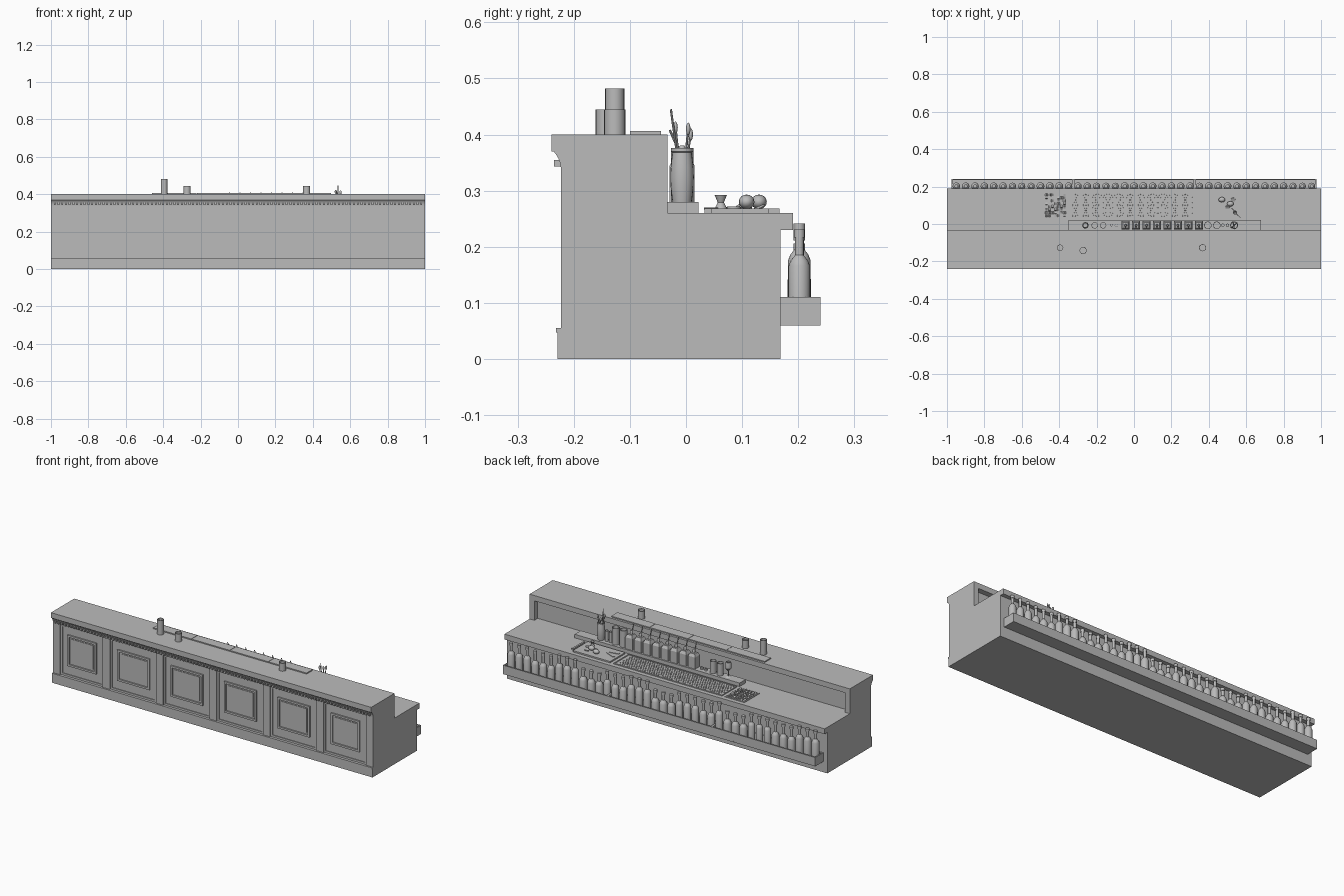
import bpy, bmesh, math, random
from mathutils import Matrix, Vector

random.seed(4)
if "Cube" in bpy.data.objects:
    bpy.data.objects.remove(bpy.data.objects["Cube"])

colour = (0.5, 0.5, 0.5, 1)
grey = bpy.data.materials.new("plain grey")
grey.use_nodes = True
grey.diffuse_color = colour
grey.node_tree.nodes["Principled BSDF"].inputs["Base Color"].default_value = colour

# Main levels and planes of the counter
end, wall = 1, 0.03
front, back = -0.223, 0.168
lip, ledge = -0.24, -0.033
top, work, shelf = 0.4, 0.26, 0.28
slab = 0.03
plinth = 0.055
panel = front + 0.01
shelf_y = -0.007


def finish(name, bm, smooth=False):
    bmesh.ops.recalc_face_normals(bm, faces=bm.faces[:])
    mesh = bpy.data.meshes.new(name)
    bm.to_mesh(mesh)
    bm.free()
    mesh.materials.append(grey)
    ob = bpy.data.objects.new(name, mesh)
    bpy.context.collection.objects.link(ob)
    if smooth:
        bpy.ops.object.select_all(action='DESELECT')
        ob.select_set(True)
        bpy.context.view_layer.objects.active = ob
        bpy.ops.object.shade_smooth_by_angle(angle=math.radians(35))
    return ob


def add_box(bm, low_x, high_x, low_y, high_y, low_z, high_z, turn=Matrix()):
    low, high = Vector((low_x, low_y, low_z)), Vector((high_x, high_y, high_z))
    size = Matrix.Diagonal((*(high - low), 1))
    bmesh.ops.create_cube(bm, size=1, matrix=Matrix.Translation((low + high) / 2) @ turn @ size)


def box(name, *limits):
    bm = bmesh.new()
    add_box(bm, *limits)
    return finish(name, bm)


def add_rim(bm, low, high, width, start, stop, flat):
    """Four bars around a rectangle, lying flat in xy or upright in xz."""
    (a, b), (c, d) = low, high
    for p, q, r, s in ((a, c, b, b + width), (a, c, d - width, d),
                       (a, a + width, b, d), (c - width, c, b, d)):
        add_box(bm, p, q, *((r, s, start, stop) if flat else (start, stop, r, s)))


def prism(name, start, stop, profile):
    bm = bmesh.new()
    face = bm.faces.new([bm.verts.new((start, y, z)) for y, z in profile])
    new = bmesh.ops.extrude_face_region(bm, geom=[face])["geom"]
    moved = [v for v in new if isinstance(v, bmesh.types.BMVert)]
    bmesh.ops.translate(bm, vec=(stop - start, 0, 0), verts=moved)
    return finish(name, bm)


def lathe(name, profile, place, sides=20):
    bm = bmesh.new()
    angles = [math.tau * i / sides for i in range(sides)]
    rings = [[bm.verts.new((r * math.cos(a), r * math.sin(a), z)) for a in angles]
             for r, z in profile]
    for low, high in zip(rings, rings[1:]):
        for i in range(sides):
            bm.faces.new((low[i - 1], low[i], high[i], high[i - 1]))
    bm.faces.new(rings[0])
    bm.faces.new(rings[-1])
    ob = finish(name, bm, True)
    ob.location = place
    return ob


def cup(name, x, y, z, radius, height):
    inner = radius * 0.85
    lathe(name, [(radius, 0), (radius, height), (inner, height), (inner, height * 0.8)], (x, y, z))


def bottle(name, place, radius, body, height):
    neck = radius * 0.4
    cap = neck + 0.002
    shoulder = body + radius
    collar = height - 0.015
    lathe(name, [(radius, 0), (radius, body), (radius * 0.8, body + radius / 2),
                 (neck, shoulder), (neck, collar), (cap, collar), (cap, height)], place, 16)


def rod(name, start, stop, wide, narrow):
    span = Vector(stop) - Vector(start)
    ob = lathe(name, [(wide, 0), (narrow, span.length)], start, 8)
    ob.rotation_euler = span.to_track_quat('Z', 'Y').to_euler()


def ball(name, place, scale):
    bm = bmesh.new()
    bmesh.ops.create_uvsphere(bm, u_segments=14, v_segments=8, radius=1)
    ob = finish(name, bm, True)
    ob.location, ob.scale = place, scale


# Counter carcass with a recessed upper back
box("counter_body", -end + wall, end - wall, panel, back, 0, work - slab / 2)
box("upper_wall", -end + wall, end - wall, panel, ledge - wall, work - slab, top - slab / 2)
for name, side in (("right_end_panel", -end), ("left_end_panel", end - wall)):
    prism(name, side, side + wall,
          [(front, 0), (back, 0), (back, work - slab / 2), (ledge, work - slab / 2),
           (ledge, top - slab / 2), (front, top - slab / 2)])
box("bar_top", -end, end, lip, ledge, top - slab, top)
box("worktop", -end, end, ledge - wall, 0.191, work - slab, work)
box("plinth", -end, end, front - 0.006, panel, 0, plinth)
box("plinth_bead", -end, end, front - 0.009, panel, plinth - 0.008, plinth)
cove = [(front - 0.013 * t * t, top - slab * (2 - t)) for t in (0, 0.3, 0.6, 0.8, 1)]
prism("cornice", -end, end, cove + [(panel, top - slab), (panel, top - slab * 2)])

# Dentils, pilasters and framed panels on the front
bm = bmesh.new()
pitch = 0.02
for i in range(-49, 50):
    x = i * pitch
    add_box(bm, x - pitch / 4, x + pitch / 4, front - pitch * 0.6, panel, top - slab * 1.9, top - slab * 1.5)
finish("dentils", bm)

half = 0.022
posts = [end * (i - 3) / 3 for i in range(7)]
posts[0] += half
posts[-1] -= half
pilasters, mouldings = bmesh.new(), bmesh.new()
for x in posts:
    add_box(pilasters, x - half, x + half, front, panel + wall, plinth, top - slab)
for left, right in zip(posts, posts[1:]):
    for inset, bottom, height, proud in ((half, plinth, 0.285, 0.004), (half * 3, 0.115, 0.175, 0.008)):
        add_rim(mouldings, (left + inset, bottom), (right - inset, bottom + height),
                half / 2, panel - proud, panel + wall, False)
    inset = half * 4
    add_box(mouldings, left + inset, right - inset, panel - 0.003, panel + wall, 0.135, 0.27)
finish("front_pilasters", pilasters)
finish("front_panel_mouldings", mouldings)

# Three bottle rails joined along the back
bm = bmesh.new()
rail, rail_floor, rail_top, rail_back = 0.65, 0.06, 0.11, 0.24
thin = 0.006
for section in (-1, 0, 1):
    low, high = (section - 0.5) * rail, (section + 0.5) * rail
    add_box(bm, low, high, back, rail_back, rail_floor, rail_floor + thin)
    add_rim(bm, (low, back), (high, rail_back), thin, rail_floor, rail_top, True)
finish("bottle_rail", bm)
count = 13
styles = [(0.02, 0.11, 0.175), (0.02, 0.085, 0.16), (0.019, 0.1, 0.165), (0.021, 0.075, 0.14)]
for i in range(count * 3):
    x = (i - count * 1.5 + 0.5) * rail / count
    bottle("rail_bottle", (x, 0.202, rail_floor + thin), *styles[(i // 3 + i // count) % 4])

# Raised shelf with square pouring bottles
box("raised_shelf", -0.35, 0.68, ledge, 0.022, work - thin, shelf)
for i in range(8):
    x = -0.045 + i * 0.056
    bm = bmesh.new()
    add_box(bm, x - half, x + half, shelf_y - half, shelf_y + half, shelf, shelf + 0.065)
    lid = max(bm.faces, key=lambda f: f.calc_center_median().z)
    bmesh.ops.inset_region(bm, faces=[lid], thickness=half / 2, depth=0.015)
    finish("square_bottle", bm)
    neck = shelf + 0.08
    lathe("square_bottle_neck", [(0.007, 0), (0.007, 0.015), (0.004, 0.02)], (x, shelf_y, neck), 12)
    rod("pour_spout", (x, shelf_y, neck), (x, shelf_y - half, top + 0.008), 0.003, 0.002)

# Cups, jars and utensil holder on the shelf
glass = 0.017
lathe("wine_glass", [(glass, 0), (thin / 2, thin), (thin / 2, glass * 2), (glass, glass * 3),
                     (glass, glass * 4), (glass * 0.8, glass * 5), (glass * 0.6, glass * 5),
                     (glass * 0.8, glass * 3.5)], (-end * 0.26, shelf_y, shelf))
for x in (-0.21, -0.165):
    cup("short_glass", x, shelf_y, shelf, glass, glass * 4)
for x in (0.395, 0.443):
    cup("tall_jar", x, shelf_y, shelf, 0.02, 0.093)
for x in (0.475, 0.5):
    cup("small_jar", x, shelf_y, shelf, 0.009, 0.06)
for x in (-0.12, -0.095):
    cup("small_cap", x, shelf_y, shelf, 0.008, 0.01)
holder = Vector((0.535, shelf_y, shelf))
radius = 0.02
lathe("utensil_holder", [(radius * (0.85 + 0.2 * math.sin(t * math.pi)), t * radius * 4.4)
                         for t in (0, 0.1, 0.3, 0.5, 0.7, 0.9, 1)]
      + [(radius, radius * 4.5), (radius, radius * 4.8), (radius * 0.8, radius * 4.8),
         (radius * 0.8, radius)], holder)
foot = holder + Vector((0, 0, radius))
for angle, height in ((0.7, 0.13), (3.9, 0.132), (2, 0.12)):
    tip = holder + Vector((math.cos(angle) * glass, math.sin(angle) * glass, height))
    rod("utensil_handle", foot, tip, 0.002, 0.002)
    ball("utensil_bowl", tip, (0.006, 0.004, 0.011))
rod("stirring_stick", foot, holder + Vector((0, -radius, 0.165)), 0.002, 0.002)

# Bar-top mats and tumblers
mat = 0.24
for i in range(4):
    x = -0.46 + i * mat
    box("bar_mat", x, x + mat - thin / 3, -0.1, -0.045, top, top + thin)
cup("tall_tumbler", -0.395, -0.127, top, glass, 0.082)
cup("right_tumbler", -0.272, -0.142, top, 0.019, 0.045)
cup("left_tumbler", 0.367, -0.127, top, 0.019, 0.045)

# Studded drip mat
near, far = 0.033, 0.167
bm = bmesh.new()
left, right = -0.342, 0.335
add_box(bm, left, right, near, far, work - thin, work + thin / 2)
add_rim(bm, (left, near), (right, far), thin, work, work + thin, True)
step = 0.014
for row in range(9):
    for column in range(46):
        place = (left + step + column * step + row % 2 * step / 2, near + step * (row + 0.8), work + thin / 2)
        bmesh.ops.create_cone(bm, cap_ends=True, segments=6, radius1=step / 4, radius2=step / 5,
                              depth=thin, matrix=Matrix.Translation(place))
finish("drip_mat", bm)

# Ice well heaped with cubes
bm = bmesh.new()
left, right = -0.482, -0.358
add_rim(bm, (left, near), (right, far), thin, work - thin, work + thin / 2, True)
step = 0.016
for column in range(7):
    for row in range(8):
        x, y = left + step * (column + 0.9), near + step * (row + 0.7)
        turn = Matrix.Rotation(random.uniform(0, 3), 4, random.choice('XYZ'))
        add_box(bm, x - thin, x + thin, y - thin, y + thin, work - thin, work + thin, turn)
finish("ice_well", bm)

# Cutting board with fruit, knives, jigger and bar spoon
board = work + 0.008
box("cutting_board", 0.357, 0.59, near, far, work - thin, board)
box("side_strip", 0.6, 0.61, 0.045, 0.148, work, board)
for x, y in ((0.47, 0.13), (0.515, 0.108)):
    ball("citrus_fruit", (x, y, board + 0.012), (0.018, 0.014, 0.013))
for x, y, tilt in ((0.53, 0.13, 0.4), (0.555, 0.085, 0), (0.5, 0.09, 0.6)):
    lathe("citrus_slice", [(0.012, 0), (0.012, 0.004)], (x, y, board), 16).rotation_euler.x = tilt
for y, tilt in ((0.07, 0.2), (0.1, -0.4)):
    box("knife", 0.37, 0.43, y - thin, y + thin, board, board + thin / 2,
        Matrix.Rotation(tilt, 4, 'Z'))
waist = 0.011
lathe("jigger", [(waist, 0), (waist / 2, waist), (waist, waist * 2.2), (waist * 0.8, waist * 2.2),
                 (waist / 3, waist * 1.2)], (0.54, 0.062, board))
rod("bar_spoon", (0.52, 0.085, board), (0.57, near, board), 0.002, 0.002)
